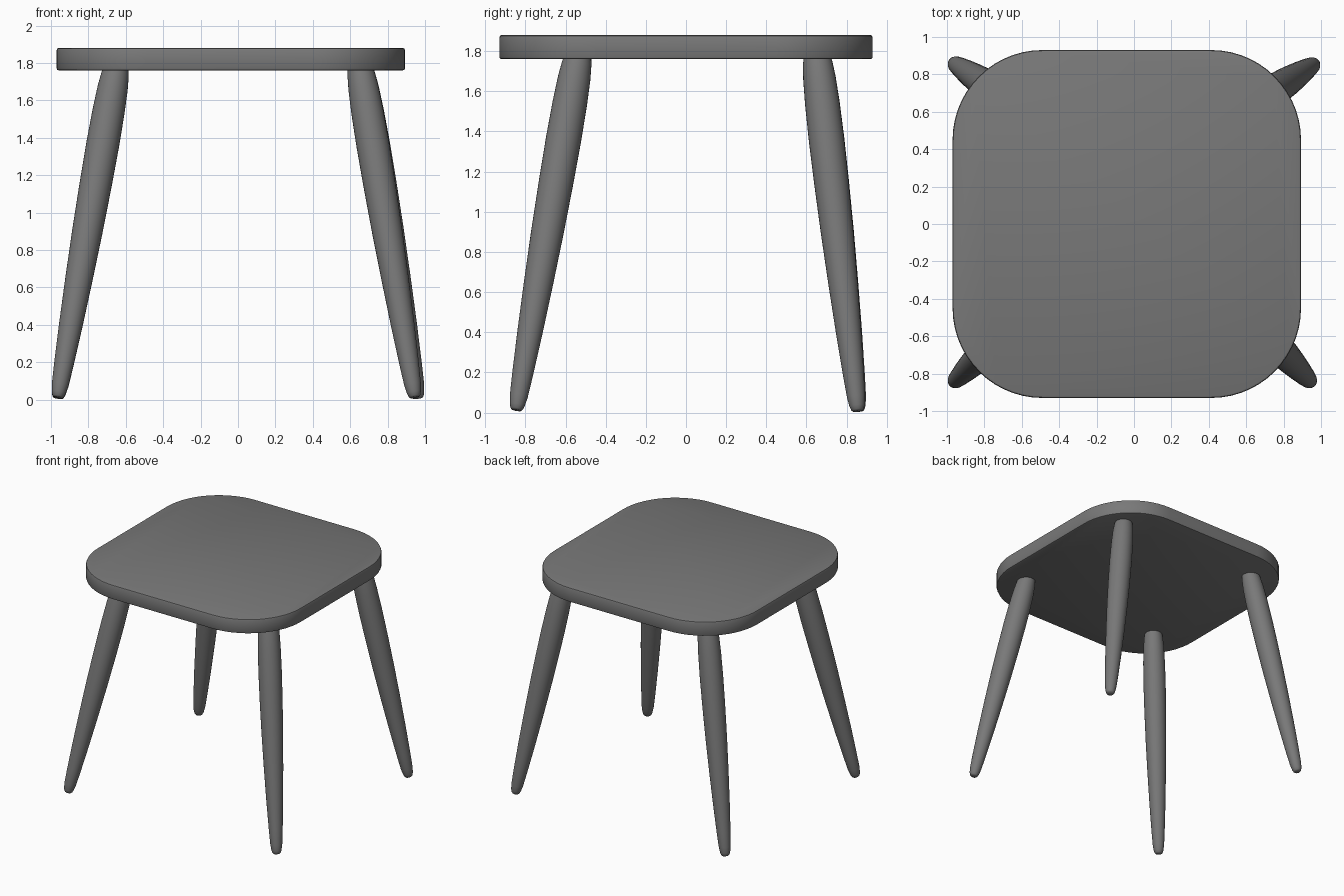
import bpy, bmesh, math
from mathutils import Vector

if "Cube" in bpy.data.objects:
    bpy.data.objects.remove(bpy.data.objects["Cube"])

# Dark grey paint for every part
paint = bpy.data.materials.new("dark_grey")
paint.diffuse_color = (0.19, 0.19, 0.19, 1)
paint.use_nodes = True
paint.node_tree.nodes["Principled BSDF"].inputs["Base Color"].default_value = paint.diffuse_color


def finish(name, bm, angle):
    bmesh.ops.recalc_face_normals(bm, faces=bm.faces)
    me = bpy.data.meshes.new(name)
    bm.to_mesh(me)
    bm.free()
    me.materials.append(paint)
    ob = bpy.data.objects.new(name, me)
    bpy.context.collection.objects.link(ob)
    bpy.ops.object.select_all(action='DESELECT')
    ob.select_set(True)
    bpy.context.view_layer.objects.active = ob
    bpy.ops.object.shade_smooth_by_angle(angle=math.radians(angle))
    return ob


def loft(bm, rings):
    n = len(rings[0])
    for a, b in zip(rings, rings[1:]):
        for i in range(n):
            j = (i + 1) % n
            bm.faces.new((a[i], a[j], b[j], b[i]))
    bm.faces.new(rings[0][::-1])
    bm.faces.new(rings[-1])


def seat(x0, x1, y0, y1, z0, z1, radius, edge, steps=14):
    # Rounded-square slab, lofted through slightly inset rims for soft edges
    bm = bmesh.new()
    e = edge * 0.3
    rings = []
    for z, inset in ((z0, edge), (z0 + e, e), (z0 + edge, 0),
                     (z1 - edge, 0), (z1 - e, e), (z1, edge)):
        ring = []
        for q, (cx, cy) in enumerate(((x1 - radius, y1 - radius), (x0 + radius, y1 - radius),
                                      (x0 + radius, y0 + radius), (x1 - radius, y0 + radius))):
            for i in range(steps + 1):
                a = math.pi / 2 * (q + i / steps)
                r = radius - inset
                ring.append(bm.verts.new((cx + r * math.cos(a), cy + r * math.sin(a), z)))
        rings.append(ring)
    loft(bm, rings)
    return finish("seat", bm, 35)


# Turned leg profile: (fraction of length, radius)
PROFILE = ((0, 0.024), (0.004, 0.031), (0.015, 0.038), (0.04, 0.045), (0.1, 0.052),
           (0.22, 0.063), (0.36, 0.073), (0.5, 0.081), (0.64, 0.086), (0.76, 0.088),
           (0.86, 0.086), (0.93, 0.081), (0.97, 0.074), (1, 0.064))


def leg(name, foot, top, sides=32):
    bm = bmesh.new()
    foot, top = Vector(foot), Vector(top)
    rot = (top - foot).to_track_quat('Z', 'Y')
    rings = []
    for t, r in PROFILE:
        c = foot.lerp(top, t)
        rings.append([bm.verts.new(c + rot @ Vector((r * math.cos(a), r * math.sin(a), 0)))
                      for a in (2 * math.pi * i / sides for i in range(sides))])
    loft(bm, rings)
    return finish(name, bm, 50)


seat(-0.97, 0.893, -0.93, 0.93, 1.76, 1.88, 0.48, 0.012)

# Splayed legs: foot centre and top centre
leg("front_left_leg", (-0.963, -0.845, 0.012), (-0.648, -0.535, 1.79))
leg("front_right_leg", (0.945, -0.845, 0.012), (0.65, -0.535, 1.79))
leg("back_left_leg", (-0.963, 0.86, 0.007), (-0.648, 0.65, 1.79))
leg("back_right_leg", (0.963, 0.855, 0.007), (0.65, 0.65, 1.79))
